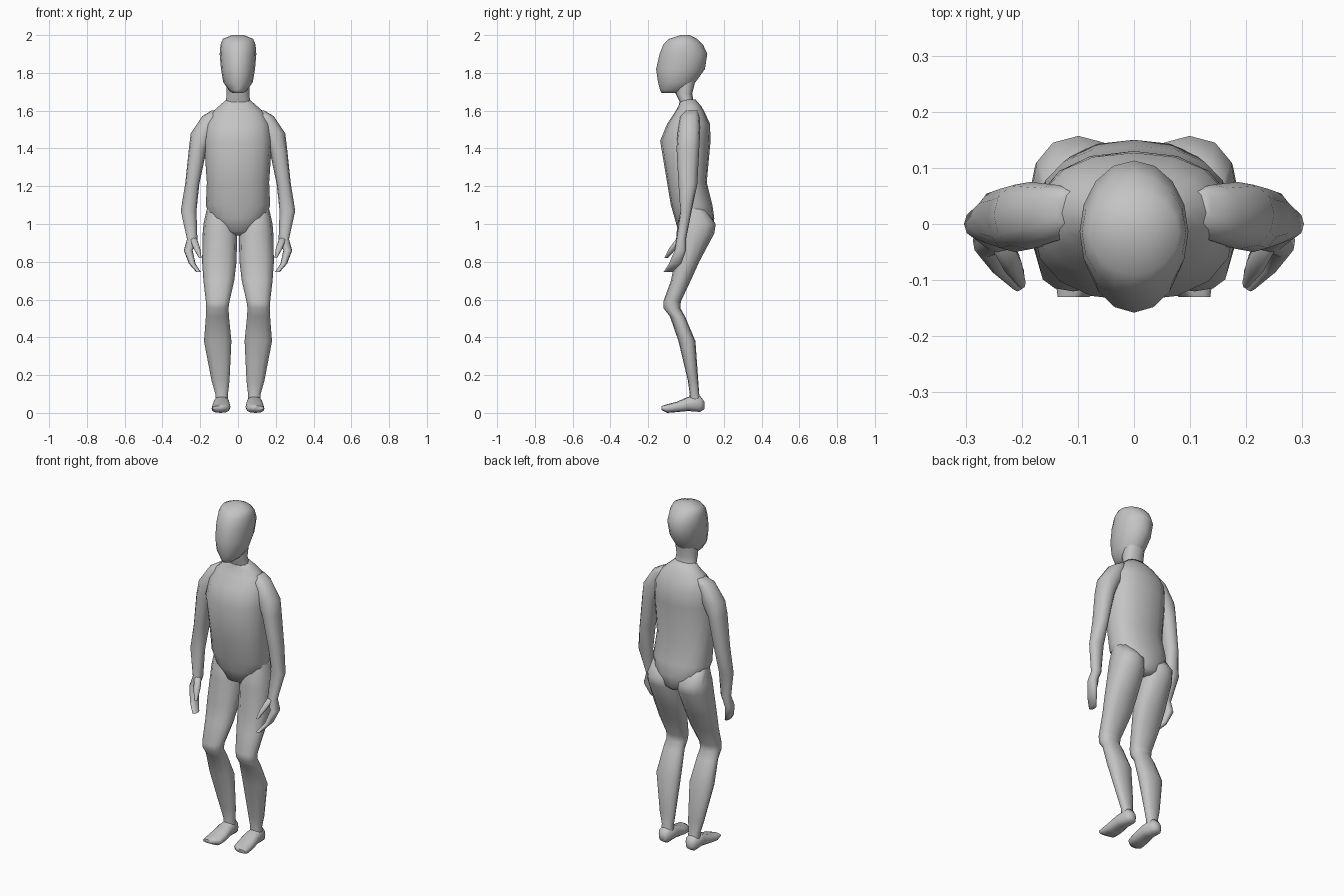
import bpy
import bmesh
import math

if "Cube" in bpy.data.objects:
    bpy.data.objects.remove(bpy.data.objects["Cube"], do_unlink=True)

# One plain grey for the whole figure
grey = bpy.data.materials.new("plain_grey")
grey.use_nodes = True
colour = (.55, .55, .55, 1)
grey.diffuse_color = colour
grey.node_tree.nodes["Principled BSDF"].inputs["Base Color"].default_value = colour


def soften(value, power):
    """Superellipse helper: keeps the sign while squaring the curve a little."""
    return math.copysign(abs(value) ** power, value)


def section_points(section, sides, power, lengthwise):
    """Points of one rounded cross-section, level or upright."""
    position, low_x, high_x, low_depth, high_depth = section
    for step in range(sides):
        angle = math.tau * step / sides
        across = soften(math.cos(angle), power)
        deep = soften(math.sin(angle), power)
        x = (low_x + high_x + across * (high_x - low_x)) / 2
        depth = (low_depth + high_depth + deep * (high_depth - low_depth)) / 2
        yield (x, position, depth) if lengthwise else (x, depth, position)


def loft(name, landmarks, side=1, sides=12, power=.88, lengthwise=False):
    """Skin a closed, smooth tube over the named cross-sections."""
    bm = bmesh.new()
    rings = []
    for section in landmarks.values():
        points = section_points(section, sides, power, lengthwise)
        rings.append([bm.verts.new((side * x, y, z)) for x, y, z in points])
    for lower, upper in zip(rings, rings[1:]):
        for step in range(sides):
            after = (step + 1) % sides
            bm.faces.new((lower[step], lower[after], upper[after], upper[step]))
    bm.faces.new(rings[0])
    bm.faces.new(rings[-1])
    bmesh.ops.recalc_face_normals(bm, faces=bm.faces[:])
    mesh = bpy.data.meshes.new(name)
    bm.to_mesh(mesh)
    bm.free()
    mesh.materials.append(grey)
    part = bpy.data.objects.new(name, mesh)
    bpy.context.collection.objects.link(part)
    bpy.ops.object.select_all(action="DESELECT")
    part.select_set(True)
    bpy.context.view_layer.objects.active = part
    bpy.ops.object.shade_smooth_by_angle(angle=math.radians(65))


def level(height, half_width, front, back):
    """Symmetrical section on the centre line."""
    return height, -half_width, half_width, front, back


# Torso, from crotch to base of neck
loft("torso", {
    "crotch": level(.94, .03, 0, .12),
    "groin": level(.96, .09, -.04, .14),
    "hips": level(1.03, .15, -.06, .15),
    "belly": level(1.1, .17, -.08, .14),
    "waist": level(1.22, .165, -.1, .11),
    "chest": level(1.44, .18, -.137, .13),
    "upper_chest": level(1.53, .17, -.1, .127),
    "shoulders": level(1.59, .14, -.06, .1),
    "collar": level(1.625, .1, -.04, .08),
    "neck_base": level(1.66, .06, -.03, .05),
}, sides=16)

# Neck
loft("neck", {
    "base": level(1.6, .08, -.03, .06),
    "middle": level(1.65, .064, -.035, .04),
    "throat": level(1.69, .06, -.055, .033),
    "inside_skull": level(1.8, .06, -.06, .06),
})

# Head, egg shaped with a flat jaw underside
loft("head", {
    "chin": level(1.693, .03, -.13, -.02),
    "jaw": level(1.71, .05, -.138, .02),
    "mouth": level(1.75, .078, -.148, .05),
    "nose": level(1.82, .09, -.158, .1),
    "brow": level(1.9, .097, -.14, .113),
    "forehead": level(1.95, .093, -.12, .09),
    "scalp": level(1.98, .08, -.09, .06),
    "crown": level(2, .03, -.03, .02),
}, sides=16, power=1)

# Limbs, built once for each side
for label, side in (("left", 1), ("right", -1)):
    loft(label + "_arm_and_hand", {
        "collar": (1.6, .1, .14, 0, .06),
        "shoulder": (1.57, .09, .19, -.03, .07),
        "deltoid": (1.48, .12, .25, -.045, .075),
        "upper_arm": (1.4, .165, .26, -.05, .07),
        "above_elbow": (1.21, .205, .28, -.04, .06),
        "elbow": (1.07, .22, .303, -.03, .03),
        "wrist": (.92, .215, .27, -.05, 0),
        "palm": (.86, .24, .287, -.06, 0),
        "knuckles": (.79, .225, .26, -.09, -.025),
        "fingertips": (.745, .195, .22, -.12, -.07),
    }, side)
    loft(label + "_thumb", {
        "root": (.93, .22, .26, -.045, -.01),
        "joint": (.87, .2, .235, -.09, -.05),
        "tip": (.82, .193, .207, -.115, -.095),
    }, side, sides=8)
    loft(label + "_leg", {
        "hip": (1.08, .04, .165, -.02, .1),
        "buttock": (1, .015, .183, -.045, .157),
        "thigh_top": (.95, .004, .187, -.05, .15),
        "thigh": (.8, .008, .19, -.06, .07),
        "lower_thigh": (.7, .02, .183, -.08, .025),
        "kneecap": (.59, .045, .17, -.12, -.027),
        "knee": (.555, .05, .168, -.12, -.03),
        "below_knee": (.51, .048, .17, -.085, -.005),
        "calf": (.38, .035, .18, -.04, .05),
        "shin": (.17, .045, .14, .01, .065),
        "ankle": (.1, .053, .12, .02, .07),
        "inside_heel": (.05, .053, .12, .015, .085),
    }, side)
    loft(label + "_foot", {
        "heel": (.097, .068, .107, .02, .06),
        "ankle": (.075, .05, .125, .005, .09),
        "instep": (.01, .044, .13, .01, .085),
        "ball": (-.05, .04, .138, .004, .058),
        "toes": (-.1, .045, .14, 0, .046),
        "toe_tip": (-.13, .08, .136, .016, .036),
    }, side, power=.8, lengthwise=True)
